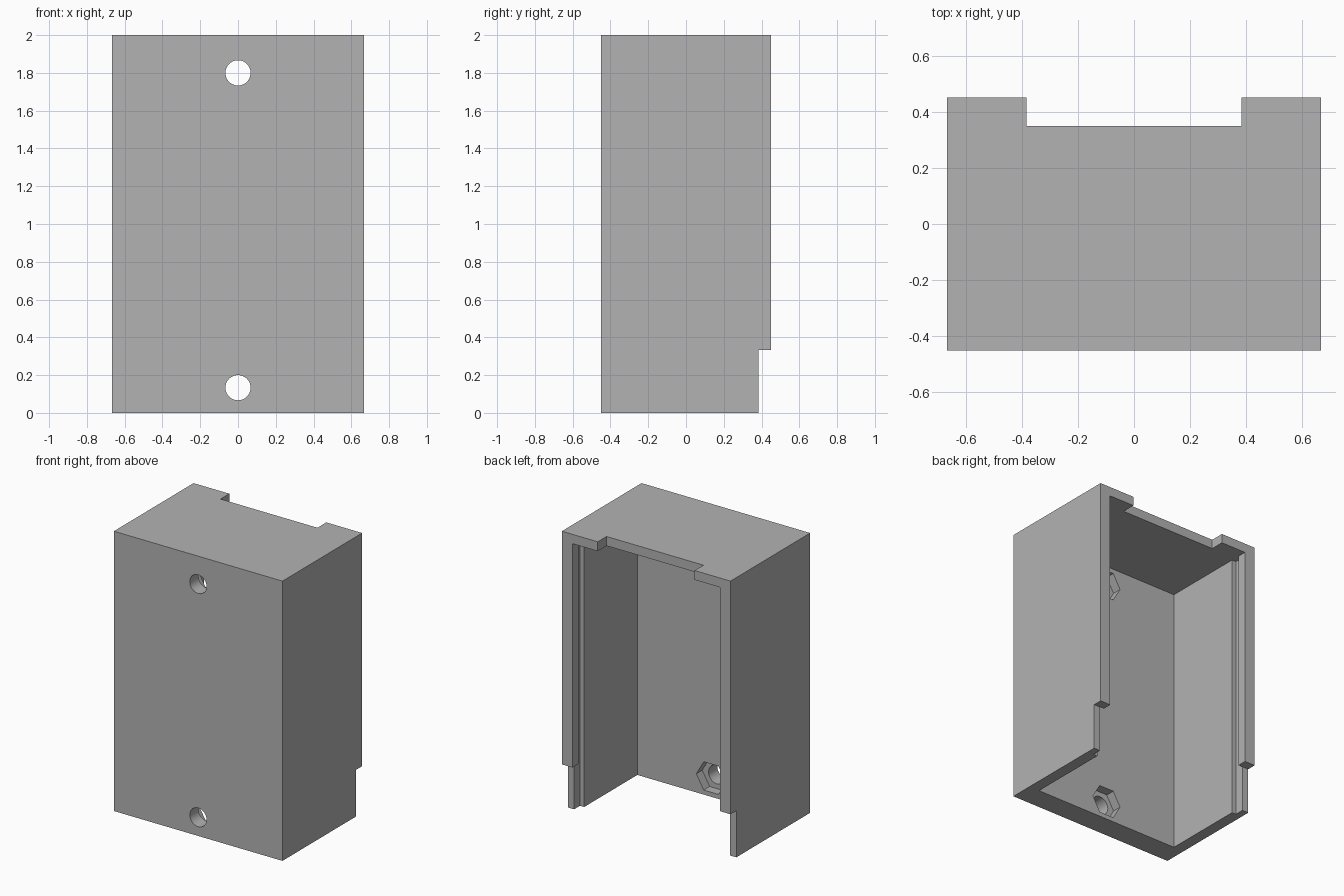
import bpy
import math

cube = bpy.data.objects.get("Cube")
if cube:
    bpy.data.objects.remove(cube, do_unlink=True)

MM = 1 / 30  # one design unit; the box is 40 x 27 x 60 of these


def box(name, x, y, z):
    """Box from (min, max) spans in design units."""
    bpy.ops.mesh.primitive_cube_add(size=1)
    ob = bpy.context.object
    ob.name = name
    for i, (lo, hi) in enumerate((x, y, z)):
        ob.location[i] = (lo + hi) / 2 * MM
        ob.scale[i] = (hi - lo) * MM
    bpy.ops.object.transform_apply(location=True, rotation=True, scale=True)
    return ob


def bore(name, sides, radius, y, z, turn=0):
    """Prism running along y, centred on x = 0."""
    bpy.ops.mesh.primitive_cylinder_add(
        vertices=sides, radius=radius * MM, depth=(y[1] - y[0]) * MM)
    ob = bpy.context.object
    ob.name = name
    ob.rotation_euler = (math.pi / 2, turn, 0)
    ob.location = (0, sum(y) / 2 * MM, z * MM)
    bpy.ops.object.transform_apply(location=True, rotation=True, scale=True)
    return ob


def cut(body, cutter):
    """Subtract the cutter from the body, then discard it."""
    cutter.hide_render = True
    mod = body.modifiers.new("cut", 'BOOLEAN')
    mod.operation = 'DIFFERENCE'
    mod.solver = 'EXACT'
    mod.object = cutter
    bpy.ops.object.select_all(action='DESELECT')
    bpy.context.view_layer.objects.active = body
    body.select_set(True)
    bpy.ops.object.modifier_apply(modifier=mod.name)
    bpy.data.objects.remove(cutter, do_unlink=True)


# Outer block
housing = box("housing", (-20, 20), (-13.5, 13.5), (0, 60))

# Cavity open at the back and the bottom
cut(housing, box("cavity", (-17.5, 17.5), (-8.5, 20), (-5, 58)))
# Slots in both side walls for a sliding cover
cut(housing, box("cover_slot", (-18.5, 18.5), (9.5, 11.5), (-5, 58)))
# Rear lips removed at the bottom so the cover can enter
cut(housing, box("cover_entry", (-25, 25), (11.5, 20), (-5, 10)))
# Notch in the rear edge of the top wall
cut(housing, box("top_notch", (-11.5, 11.5), (10.5, 20), (55, 65)))

# Screw holes with hexagonal nut pockets on the inside
for height in (4, 54):
    cut(housing, bore("screw_hole", 48, 2, (-16, -6), height))

    pocket = bore("nut_pocket", 6, 3.5, (-10.5, -6), height, math.pi / 6)
    # Turn the hexagon so that a flat side is on top
    top = max(v.co.z for v in pocket.data.vertices)
    if sum(abs(v.co.z - top) < 0.001 for v in pocket.data.vertices) < 4:
        bpy.data.objects.remove(pocket, do_unlink=True)
        pocket = bore("nut_pocket", 6, 3.5, (-10.5, -6), height)
    cut(housing, pocket)

# Plain grey
grey = bpy.data.materials.new("plain_grey")
grey.use_nodes = True
colour = (0.45, 0.45, 0.45, 1)
grey.diffuse_color = colour
grey.node_tree.nodes["Principled BSDF"].inputs["Base Color"].default_value = colour
housing.data.materials.clear()
housing.data.materials.append(grey)

# Smooth bores, sharp box edges
bpy.ops.object.select_all(action='DESELECT')
housing.select_set(True)
bpy.context.view_layer.objects.active = housing
bpy.ops.object.shade_smooth_by_angle(angle=math.radians(30))
